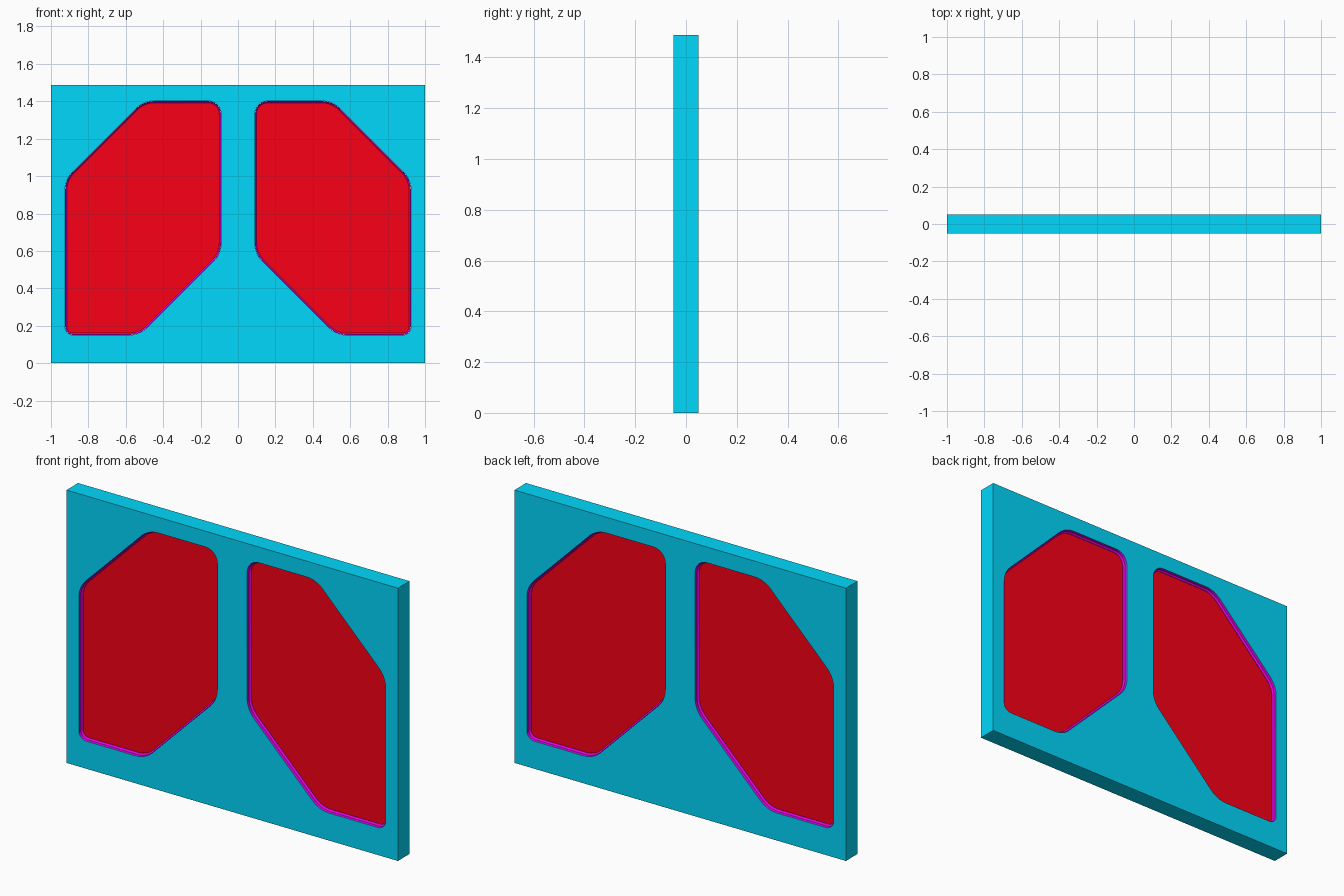
import bpy, bmesh, math
from mathutils import Vector

if "Cube" in bpy.data.objects:
    bpy.data.objects.remove(bpy.data.objects["Cube"])

HALF_T = 0.05      # half thickness of the panel
HEIGHT = 1.488

# Left window corners (x, z, corner radius), counter-clockwise
CORNERS = [(-0.925, 0.15, 0.045), (-0.525, 0.15, 0.14), (-0.09, 0.585, 0.14),
           (-0.09, 1.402, 0.07), (-0.505, 1.402, 0.14), (-0.925, 0.982, 0.14)]


def material(name, color):
    m = bpy.data.materials.new(name)
    m.diffuse_color = color
    m.use_nodes = True
    m.node_tree.nodes["Principled BSDF"].inputs["Base Color"].default_value = m.diffuse_color
    return m


def outline(inset=0.0, side=1, steps=6):
    """Rounded window outline; side=-1 mirrors it to the right window."""
    pts = []
    for i, (x, z, r) in enumerate(CORNERS):
        p = Vector((x, z))
        a = (Vector(CORNERS[i - 1][:2]) - p).normalized()
        b = (Vector(CORNERS[(i + 1) % len(CORNERS)][:2]) - p).normalized()
        half = a.angle(b) / 2
        centre = p + (a + b).normalized() * (r / math.sin(half))
        sweep = math.pi - 2 * half
        start = math.atan2(a.x, -a.y)   # outward normal of incoming edge
        for k in range(steps + 1):
            t = start + sweep * k / steps
            q = centre + (r - inset) * Vector((math.cos(t), math.sin(t)))
            pts.append((q.x * side, q.y))
    return pts


def loop_verts(bm, pts, y):
    return [bm.verts.new((x, y, z)) for x, z in pts]


def finish(bm, name, mat):
    bmesh.ops.recalc_face_normals(bm, faces=bm.faces)
    me = bpy.data.meshes.new(name)
    bm.to_mesh(me)
    bm.free()
    me.materials.append(mat)
    ob = bpy.data.objects.new(name, me)
    bpy.context.collection.objects.link(ob)
    bpy.ops.object.select_all(action='DESELECT')
    ob.select_set(True)
    bpy.context.view_layer.objects.active = ob
    bpy.ops.object.shade_smooth_by_angle(angle=math.radians(25))
    return ob


cyan = material("panel_cyan", (0.0, 0.69, 0.97, 1))
magenta = material("trim_magenta", (0.8, 0.0, 0.8, 1))
red = material("glass_red", (0.95, 0.0, 0.008, 1))

# Panel: rectangle with two window openings, extruded through its thickness
bm = bmesh.new()
rect = [(-1, 0), (1, 0), (1, HEIGHT), (-1, HEIGHT)]
for pts in (rect, outline(side=1), outline(side=-1)):
    vs = loop_verts(bm, pts, -HALF_T)
    for i, v in enumerate(vs):
        bm.edges.new((vs[i - 1], v))
bmesh.ops.triangle_fill(bm, edges=bm.edges[:], use_beauty=True, use_dissolve=False)
ext = bmesh.ops.extrude_face_region(bm, geom=bm.faces[:], use_keep_orig=True)
moved = [g for g in ext["geom"] if isinstance(g, bmesh.types.BMVert)]
bmesh.ops.translate(bm, verts=moved, vec=(0, 2 * HALF_T, 0))
finish(bm, "window_panel", cyan)

# Trim cross-section (inset, y): liner of the opening, chamfered towards the glass
TRIM = [(0.001, -0.0495), (0.002, -0.036), (0.010, -0.028),
        (0.010, 0.028), (0.002, 0.036), (0.001, 0.0495)]

for label, side in (("left", 1), ("right", -1)):
    # Trim ring
    bm = bmesh.new()
    rings = [loop_verts(bm, outline(i, side), y) for i, y in TRIM]
    for r0, r1 in zip(rings, rings[1:] + rings[:1]):
        for i in range(len(r0)):
            bm.faces.new((r0[i - 1], r0[i], r1[i], r1[i - 1]))
    finish(bm, label + "_window_trim", magenta)

    # Glass pane
    bm = bmesh.new()
    front, back = (loop_verts(bm, outline(0.0095, side), y) for y in (-0.026, 0.026))
    bm.faces.new(front)
    bm.faces.new(back)
    for i in range(len(front)):
        bm.faces.new((front[i - 1], front[i], back[i], back[i - 1]))
    finish(bm, label + "_window_glass", red)
